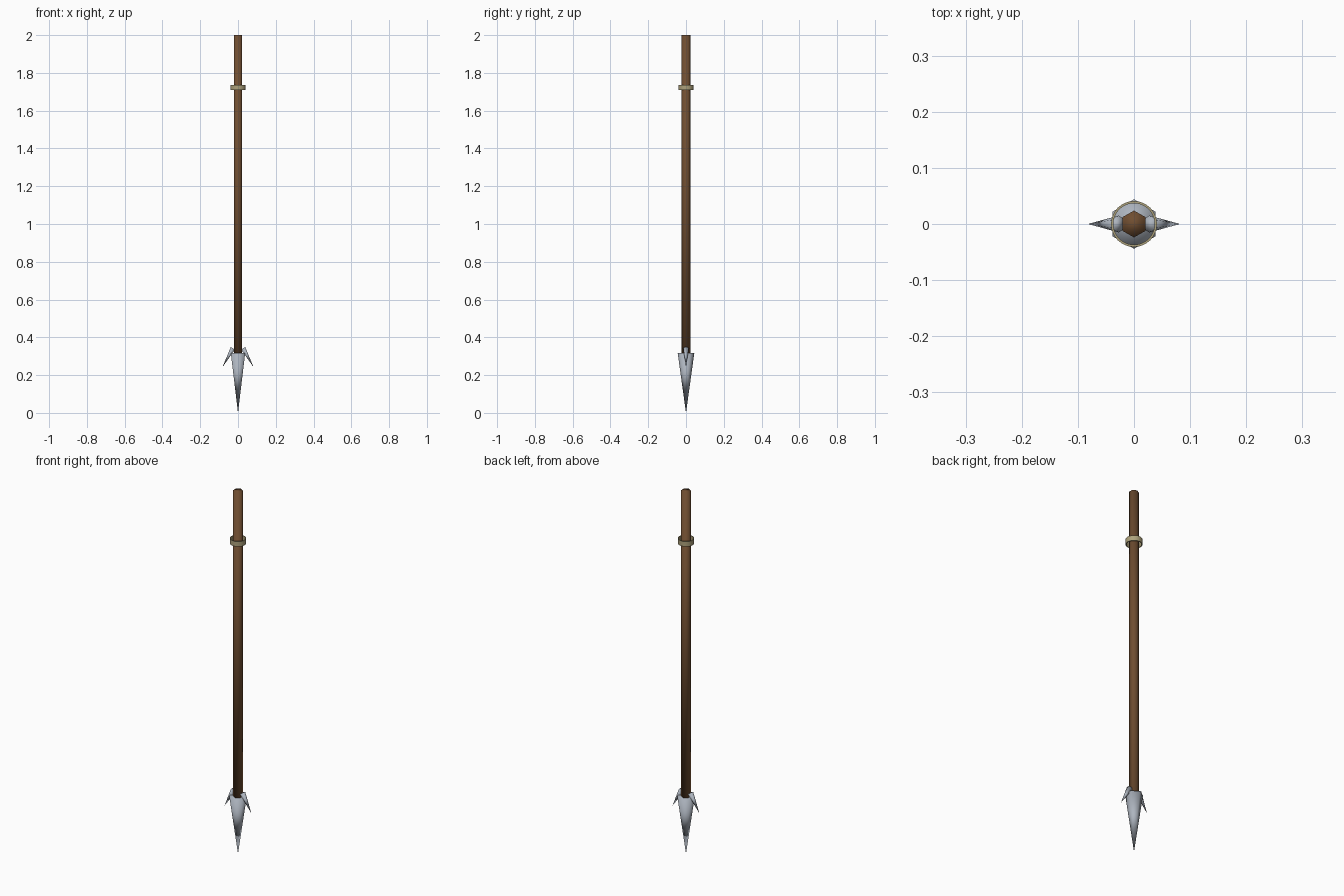
import bpy, math
from mathutils import Vector

if "Cube" in bpy.data.objects:
    bpy.data.objects.remove(bpy.data.objects["Cube"])


def mat(name, c):
    m = bpy.data.materials.new(name)
    m.diffuse_color = (*c, 1)
    m.use_nodes = True
    m.node_tree.nodes["Principled BSDF"].inputs["Base Color"].default_value = m.diffuse_color
    return m


WOOD = mat("wood", (0.16, 0.075, 0.03))
STEEL = mat("steel", (0.42, 0.46, 0.52))
BRASS = mat("brass", (0.42, 0.36, 0.2))


def cone(name, a, b, r1, r2, m, sides=6):
    """Tapered prism from point a (radius r1) to point b (radius r2)."""
    a, b = Vector(a), Vector(b)
    d = b - a
    bpy.ops.mesh.primitive_cone_add(vertices=sides, radius1=r1, radius2=r2, depth=d.length,
                                    location=(a + b) / 2)
    o = bpy.context.object
    # tilt about y only, keeping a corner towards +y
    o.rotation_euler = (0, math.atan2(d.x, d.z), 0)
    o.name = name
    o.data.materials.append(m)
    bpy.ops.object.shade_smooth()
    return o


# shaft
cone("shaft", (0, 0, 0.30), (0, 0, 2.0), 0.024, 0.024, WOOD)

# spear head, pointing down
cone("spear_head", (0, 0, 0.317), (0, 0, 0), 0.044, 0, STEEL)

# swept-back barbs on both sides
for side, label in ((1, "right"), (-1, "left")):
    cone("barb_" + label, (side * 0.027, 0, 0.342), (side * 0.082, 0, 0.243), 0.015, 0, STEEL)

# loose band around the upper shaft
N = 24
profile = [(0.041, 1.709), (0.041, 1.737), (0.037, 1.737), (0.037, 1.709)]
verts = [(r * math.cos(2 * math.pi * i / N), r * math.sin(2 * math.pi * i / N), z)
         for i in range(N) for r, z in profile]
faces = [(4 * i + k, 4 * ((i + 1) % N) + k, 4 * ((i + 1) % N) + (k + 1) % 4, 4 * i + (k + 1) % 4)
         for i in range(N) for k in range(4)]
me = bpy.data.meshes.new("band")
me.from_pydata(verts, [], faces)
me.materials.append(BRASS)
band = bpy.data.objects.new("band", me)
bpy.context.collection.objects.link(band)
bpy.context.view_layer.objects.active = band
bpy.ops.object.select_all(action='DESELECT')
band.select_set(True)
bpy.ops.object.shade_smooth_by_angle(angle=math.radians(40))
